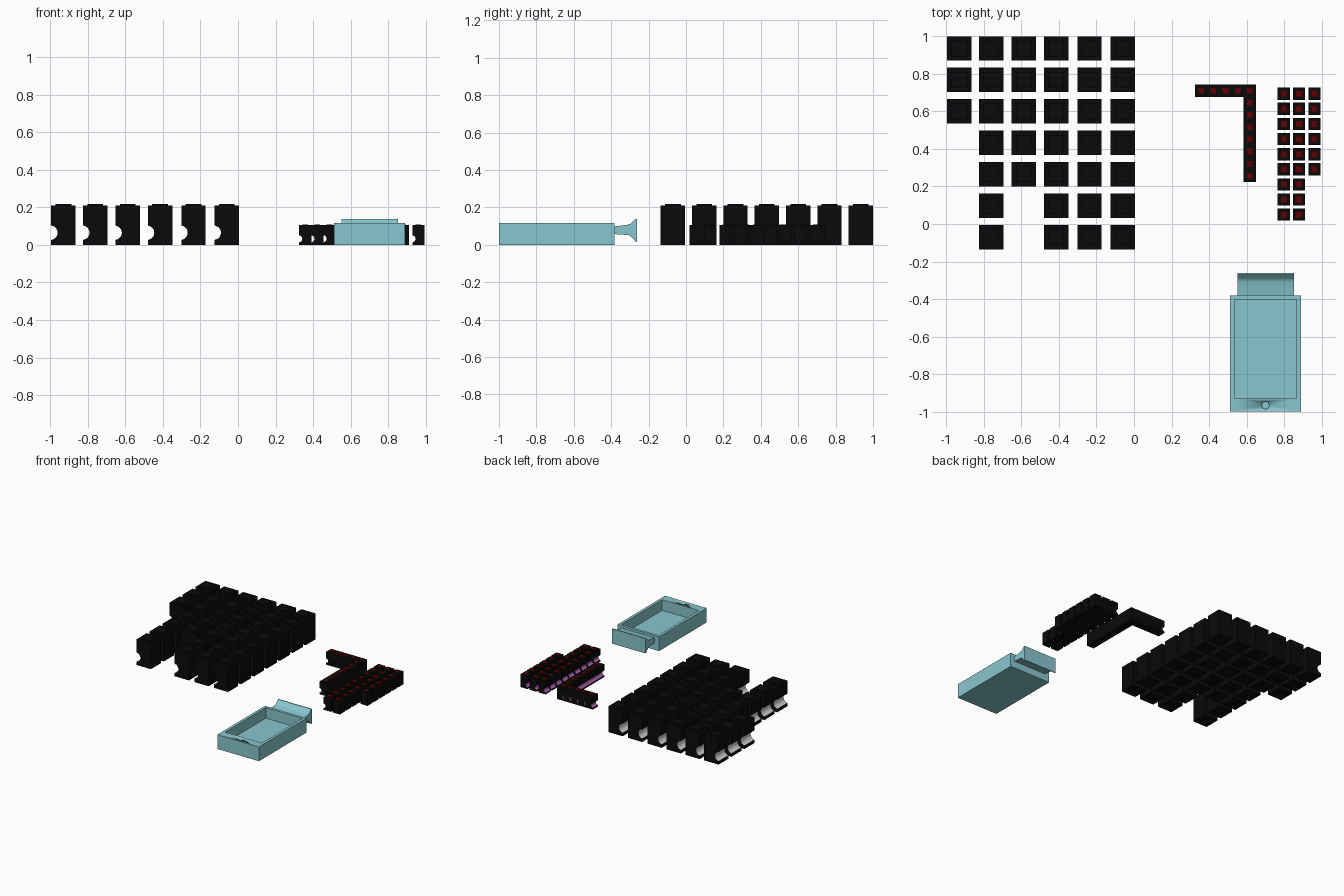
import bpy, bmesh, math

if "Cube" in bpy.data.objects:
    bpy.data.objects.remove(bpy.data.objects["Cube"])


def material(name, rgb):
    m = bpy.data.materials.new(name)
    m.diffuse_color = (*rgb, 1)
    m.use_nodes = True
    m.node_tree.nodes["Principled BSDF"].inputs["Base Color"].default_value = m.diffuse_color
    return m


black = material("black_metal", (0.003, 0.003, 0.003))
white = material("nick_white", (0.85, 0.85, 0.85))
purple = material("nick_purple", (0.42, 0.13, 0.42))
red = material("face_red", (0.12, 0.0, 0.0))
teal = material("teal", (0.25, 0.57, 0.62))


def finish(bm, name, mats):
    bmesh.ops.recalc_face_normals(bm, faces=bm.faces[:])
    for e in bm.edges:
        if len(e.link_faces) == 2 and e.calc_face_angle(0) > math.radians(30):
            e.smooth = False
    for f in bm.faces:
        f.smooth = True
    me = bpy.data.meshes.new(name)
    bm.to_mesh(me)
    bm.free()
    for m in mats:
        me.materials.append(m)
    return me


def place(name, me, loc=(0, 0, 0)):
    ob = bpy.data.objects.new(name, me)
    ob.location = loc
    bpy.context.collection.objects.link(ob)
    return ob


def prism(bm, outline, axis, a, b):
    """Extrude a 2D outline along x, y or z from a to b; returns the side faces."""
    def pt(p, t):
        return {"x": (t, *p), "y": (p[0], t, p[1]), "z": (*p, t)}[axis]
    lo = [bm.verts.new(pt(p, a)) for p in outline]
    hi = [bm.verts.new(pt(p, b)) for p in outline]
    bm.faces.new(lo)
    bm.faces.new(hi[::-1])
    n = len(outline)
    return [bm.faces.new((lo[i], lo[(i + 1) % n], hi[(i + 1) % n], hi[i]))
            for i in range(n)]


def rect(x0, x1, y0, y1):
    return [(x0, y0), (x1, y0), (x1, y1), (x0, y1)]


def type_block(name, s, mats):
    """Body with a rounded nick in the -x side and a low raised face on top."""
    bm = bmesh.new()
    w, h, r, zc, steps = 0.065 * s, 0.211 * s, 0.038 * s, 0.065 * s, 14
    arc = [(-w - 0.004 * s + r * math.cos(t), zc + r * math.sin(t))
           for t in (math.pi / 2 - math.pi * i / steps for i in range(steps + 1))]
    arc[0], arc[-1] = (-w, arc[0][1]), (-w, arc[-1][1])
    outline = [(-w, 0), (w, 0), (w, h), (-w, h)] + arc
    sides = prism(bm, outline, "y", -w, w)
    for f in sides[4:-1]:
        f.material_index = 1
    # raised printing face, left plain
    k = 0.042 * s if s == 1 else 0.03 * s
    for f in prism(bm, rect(-k, k, -k, k), "z", h - 0.002 * s, h + 0.008 * s):
        f.material_index = 2
    top = max(bm.faces, key=lambda f: f.calc_center_median().z)
    top.material_index = 2
    return finish(bm, name, mats)


# Large type blocks: seven rows, some spots left empty
big = type_block("large_type_block", 1.0, (black, white, black))
big_cols = [(-0.93, 3), (-0.76, 7), (-0.588, 5), (-0.415, 7), (-0.237, 7), (-0.06, 7)]
for x, count in big_cols:
    for row in range(count):
        if x == -0.588 and row > 4:
            continue
        place("large_type_block", big, (x, 0.935 - 0.1675 * row, 0))

# Small type blocks: loose cluster
small = type_block("small_type_block", 0.5, (black, purple, red))
for x, count in ((0.798, 9), (0.879, 9), (0.961, 6)):
    for row in range(count):
        place("small_type_block", small, (x, 0.694 - 0.0805 * row, 0))

# Small type blocks set in an L-shaped line
for i in range(5):
    place("set_type_block", small, (0.358 + 0.0648 * i, 0.71, 0))
for i in range(1, 8):
    place("set_type_block", small, (0.617, 0.71 - 0.0648 * i, 0))

# Tray: walls with a deep rectangular recess
bm = bmesh.new()
outer, inner = rect(0.512, 0.89, -1.0, -0.382), rect(0.535, 0.867, -0.93, -0.403)
floor, top = 0.03, 0.117


def ring(pts, z):
    return [bm.verts.new((*p, z)) for p in pts]


def bridge(a, b):
    for i in range(len(a)):
        j = (i + 1) % len(a)
        bm.faces.new((a[i], a[j], b[j], b[i]))


base, rim, lip, pit = ring(outer, 0), ring(outer, top), ring(inner, top), ring(inner, floor)
bm.faces.new(base)
bridge(base, rim)
bridge(rim, lip)
bridge(lip, pit)
bm.faces.new(pit)
tray = place("tray", finish(bm, "tray", [teal]))

# Round dimple in the front rim
bm = bmesh.new()
prism(bm, [(0.701 + 0.02 * math.cos(a), -0.966 + 0.02 * math.sin(a))
           for a in (math.tau * i / 32 for i in range(32))], "z", 0.095, 0.15)
cutter = place("dimple_cutter", finish(bm, "dimple_cutter", [teal]))
cutter.hide_render = True
cutter.hide_viewport = True
cut = tray.modifiers.new("dimple", "BOOLEAN")
cut.object = cutter
cut.solver = "EXACT"

# Flared handle at the back of the tray
upper = [(-0.384, 0.098), (-0.31, 0.108), (-0.298, 0.112), (-0.287, 0.121),
         (-0.278, 0.131), (-0.27, 0.138), (-0.262, 0.138)]
lower = [(-0.262, 0.016), (-0.27, 0.018), (-0.278, 0.026), (-0.287, 0.036),
         (-0.298, 0.047), (-0.31, 0.052), (-0.384, 0.058)]
bm = bmesh.new()
prism(bm, upper + lower, "x", 0.552, 0.853)
place("tray_handle", finish(bm, "tray_handle", [teal]))
